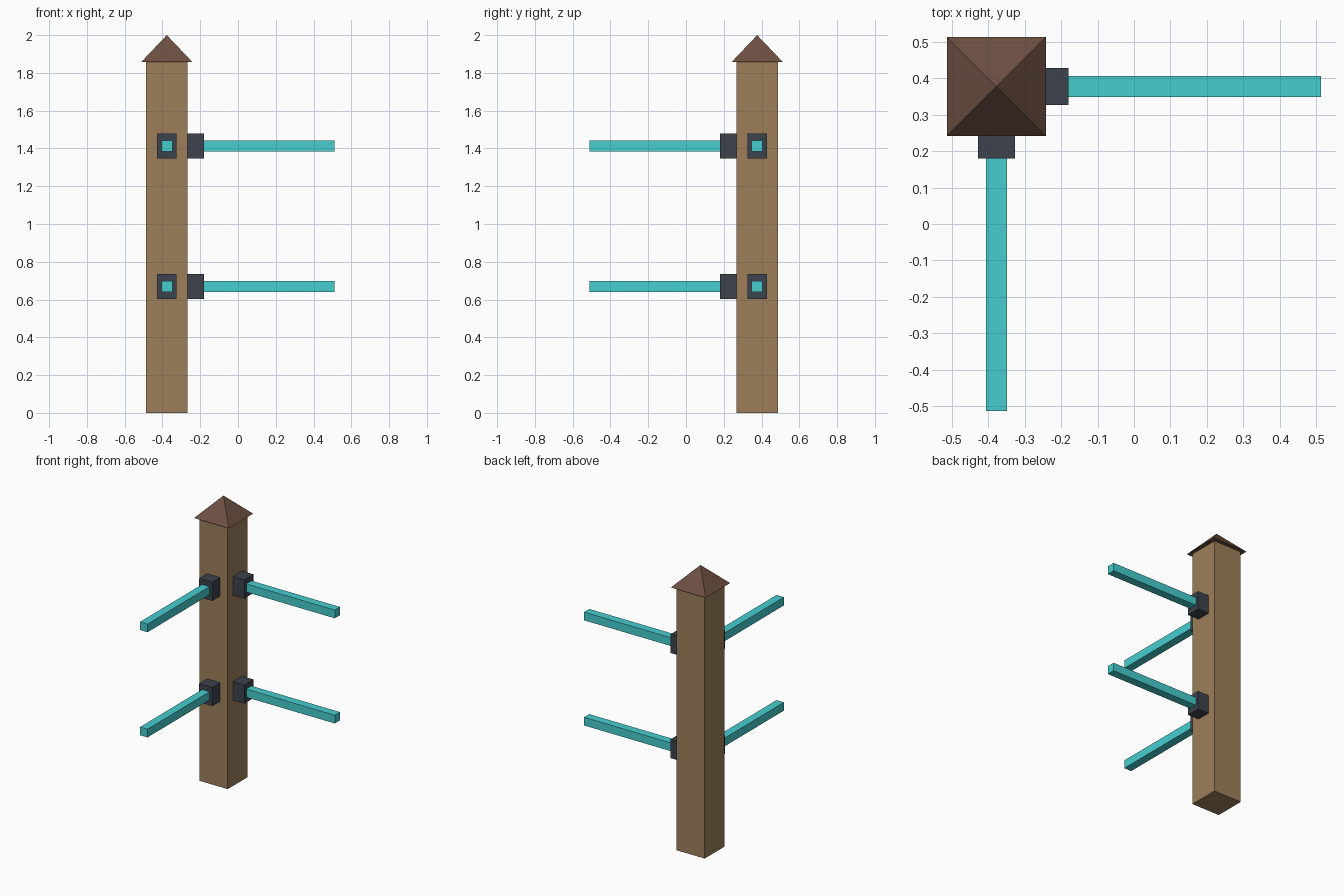
import bpy
import bmesh
from math import radians
from mathutils import Matrix, Vector

cube = bpy.data.objects.get("Cube")
if cube:
    bpy.data.objects.remove(cube, do_unlink=True)


def material(name, rgb):
    linear = [((c / 255 + 0.055) / 1.055) ** 2.4 for c in rgb]
    mat = bpy.data.materials.new(name)
    mat.use_nodes = True
    mat.diffuse_color = (*linear, 1)
    mat.node_tree.nodes["Principled BSDF"].inputs["Base Color"].default_value = (*linear, 1)
    return mat


wood = material("tan wood", (157, 127, 91))
roof = material("dark brown cap", (110, 80, 66))
iron = material("dark slate", (60, 66, 77))
teal = material("teal", (70, 205, 207))


def add_object(name, bm, mat):
    mesh = bpy.data.meshes.new(name)
    bm.to_mesh(mesh)
    bm.free()
    mesh.materials.append(mat)
    obj = bpy.data.objects.new(name, mesh)
    bpy.context.collection.objects.link(obj)


def box(name, low, high, mat, matrix=Matrix()):
    low, high = Vector(low), Vector(high)
    bm = bmesh.new()
    bmesh.ops.create_cube(bm, size=1, matrix=matrix
                          @ Matrix.Translation((low + high) / 2)
                          @ Matrix.Diagonal((*(high - low), 1)))
    add_object(name, bm, mat)


# Corner post position and main sizes
corner = Matrix.Translation((-0.377, 0.377, 0))
post_half, post_top, cap_half = 0.11, 1.857, 0.136

box("post", (-post_half, -post_half, 0), (post_half, post_half, post_top), wood, corner)

# Pyramid cap
bm = bmesh.new()
base = [bm.verts.new((x * cap_half, y * cap_half, post_top))
        for x, y in ((-1, -1), (1, -1), (1, 1), (-1, 1))]
tip = bm.verts.new((0, 0, 2))
bm.faces.new(base[::-1])
for i in range(4):
    bm.faces.new((base[i], base[(i + 1) % 4], tip))
bm.transform(corner)
add_object("cap", bm, roof)

# Two rails with brackets on each of the two inner sides
for side, angle in (("left", 0), ("front", -90)):
    turn = corner @ Matrix.Rotation(radians(angle), 4, "Z")
    for level, z in (("lower", 0.67), ("upper", 1.412)):
        box(f"{level}_{side}_bracket", (post_half, -0.051, z - 0.066),
            (0.198, 0.051, z + 0.066), iron, turn)
        box(f"{level}_{side}_rail", (0.19, -0.029, z - 0.029),
            (0.889, 0.029, z + 0.029), teal, turn)
